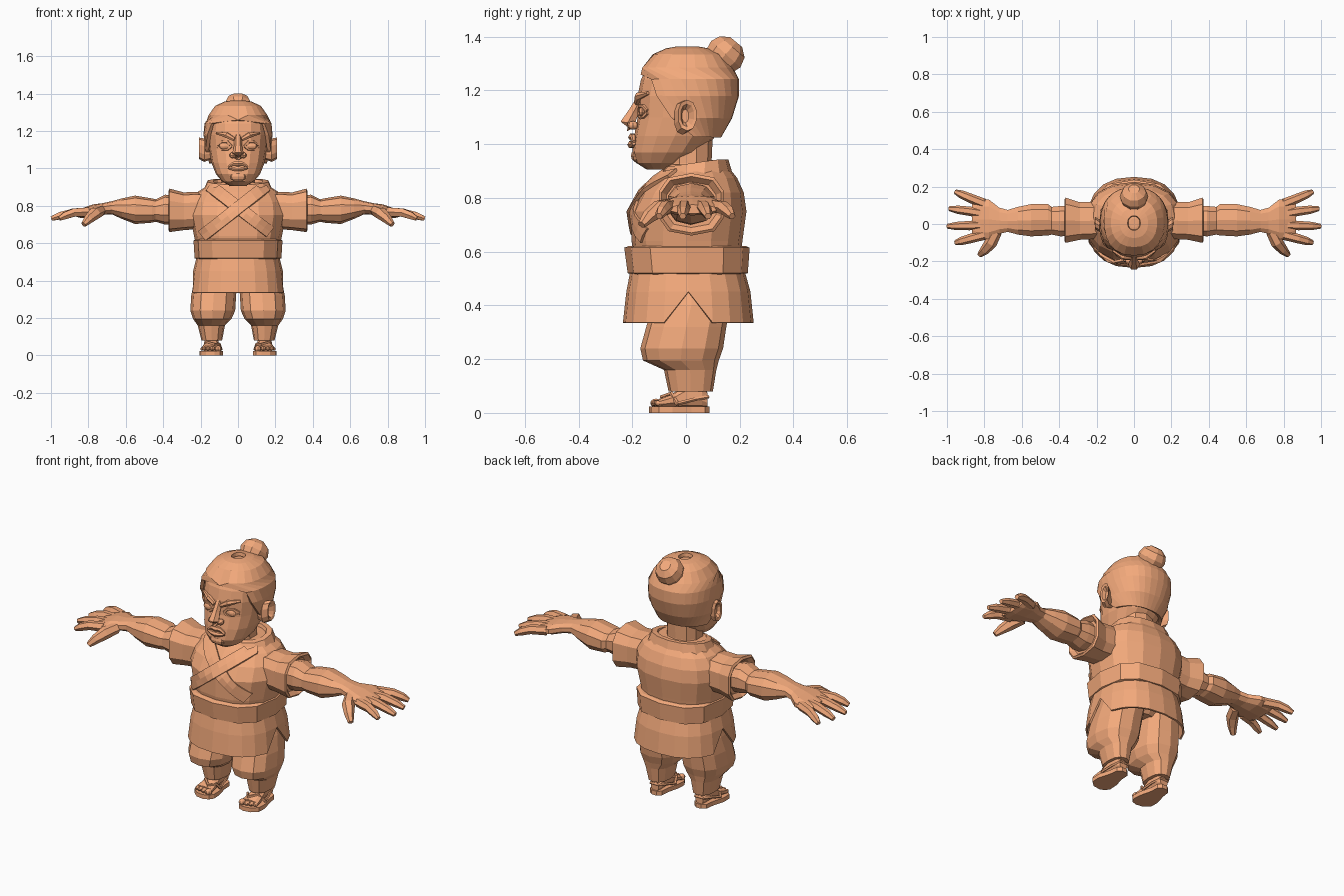
import bpy, bmesh
from math import sin, cos, pi, radians
from mathutils import Vector
from mathutils.bvhtree import BVHTree

ORANGE = bpy.data.materials.new("orange")
ORANGE.diffuse_color = (0.9, 0.4, 0.2, 1)


def finish(name, bm, mirror=False, thick=0):
    bmesh.ops.remove_doubles(bm, verts=bm.verts, dist=0.0005)
    bmesh.ops.recalc_face_normals(bm, faces=bm.faces)
    me = bpy.data.meshes.new(name)
    bm.to_mesh(me)
    bm.free()
    me.materials.append(ORANGE)
    ob = bpy.data.objects.new(name, me)
    bpy.context.collection.objects.link(ob)
    if thick:
        m = ob.modifiers.new("thickness", 'SOLIDIFY')
        m.thickness, m.offset = thick, 0
    if mirror:
        ob.modifiers.new("mirror", 'MIRROR').use_clip = False
    return ob


def skin(rings, cap=True, closed=True):
    bm = bmesh.new()
    vs = [[bm.verts.new(p) for p in r] for r in rings]
    n = len(vs[0])
    for a, b in zip(vs, vs[1:]):
        for i in range(n if closed else n - 1):
            j = (i + 1) % n
            bm.faces.new((a[i], a[j], b[j], b[i]))
    if cap:
        bm.faces.new(vs[0])
        bm.faces.new(vs[-1])
    return bm


def oval(axis, t, a0, a1, b0, b1, ang, p=2.3):
    # rounded-box cross-section point; angle 0 faces the front on the z axis
    f = lambda v: (abs(v) ** (2 / p)) * (1 if v > 0 else -1)
    a = (a0 + a1) / 2 + (a1 - a0) / 2 * f(sin(ang))
    b = (b0 + b1) / 2 - (b1 - b0) / 2 * f(cos(ang))
    return {'x': (t, a, b), 'y': (a, t, b), 'z': (a, b, t)}[axis]


def loft_bm(axis, rings, n=12, p=2.3, cap=True):
    return skin([[oval(axis, *r, 2 * pi * i / n, p) for i in range(n)] for r in rings], cap)


def loft(name, axis, rings, n=12, p=2.3, mirror=False):
    return finish(name, loft_bm(axis, rings, n, p), mirror)


def tube(name, pts, n=6, mirror=True):
    rings = []
    for k, q in enumerate(pts):
        d = Vector(pts[min(k + 1, len(pts) - 1)][:3]) - Vector(pts[max(k - 1, 0)][:3])
        rot = d.to_track_quat('Z', 'Y')
        rings.append([Vector(q[:3]) + rot @ Vector((cos(2 * pi * i / n), sin(2 * pi * i / n), 0)) * q[3]
                      for i in range(n)])
    return finish(name, skin(rings), mirror)


def ball(name, loc, size, mirror=True):
    bm = bmesh.new()
    bmesh.ops.create_uvsphere(bm, u_segments=8, v_segments=6, radius=1)
    for v in bm.verts:
        v.co = Vector(loc) + v.co * Vector(size)
    return finish(name, bm, mirror)


def sym(rows):
    return [(z, -h, h, y0, y1) for z, h, y0, y1 in rows]


def tree(ob):
    return BVHTree.FromPolygons([v.co for v in ob.data.vertices], [p.vertices[:] for p in ob.data.polygons])


def on(bvh, x, z, out=0.006):
    # front surface point at x, z
    hit = bvh.ray_cast(Vector((x, -1, z)), Vector((0, 1, 0)))[0] or bvh.find_nearest(Vector((x, -0.1, z)))[0]
    return hit + Vector((0, -out, 0))


# Head and neck
HEAD = [(0.905, .04, -.145, -.05), (0.93, .085, -.185, 0), (0.97, .118, -.2, .06), (1.03, .142, -.193, .11),
        (1.10, .155, -.18, .15), (1.18, .163, -.18, .175), (1.24, .158, -.168, .175), (1.28, .138, -.148, .155),
        (1.315, .105, -.105, .12), (1.335, .06, -.06, .07), (1.342, .02, -.02, .03)]
head = loft("head", 'z', sym(HEAD), 16)
skull = tree(head)
loft("neck", 'z', sym([(.84, .11, -.09, .11), (.93, .095, -.08, .095), (1.04, .095, -.09, .10)]), 10)

# Hair shell, open at the face, then the topknot
g, cols, rings = 0.012, 22, []
for (z, h, y0, y1), a0 in zip(HEAD[3:], (112, 80, 60, 50, 0, 0, 0, 0)):
    a = radians(a0)
    ring = [Vector(oval('z', z + g * (z > 1.3), -h - g, h + g, y0 - g, y1 + g, a + (2 * pi - 2 * a) * i / cols))
            for i in range(cols + 1)]
    if z == 1.28:
        ring[0].z = ring[-1].z = 1.255
    rings.append(ring)
bm = skin(rings, False, False)
finish("hair", bm, thick=0.02)
tube("topknot", [(0, .07, 1.24, .055), (0, .113, 1.295, .052), (0, .12, 1.305, .066), (0, .148, 1.335, .077),
                 (0, .172, 1.362, .064), (0, .187, 1.38, .03)], 10, False)

# Ears
loft("ear", 'x', [(.14, -.035, .005, 1.05, 1.14), (.18, -.045, .02, 1.035, 1.16), (.208, -.03, .04, 1.05, 1.165),
                  (.204, -.02, .03, 1.065, 1.15), (.185, -.015, .01, 1.08, 1.13)], 10, mirror=True)

# Face details
tube("nose", [(0, -.165, 1.175, .018), (0, -.195, 1.12, .022), (0, -.217, 1.08, .031), (0, -.205, 1.055, .018)], 6, False)
ball("nostril", (.028, -.197, 1.07), (.018, .022, .016))
tube("eyebrow", [(*on(skull, x, z), r) for x, z, r in ((.02, 1.155, .011), (.06, 1.178, .016), (.115, 1.19, .007))])
for part, dz in (("upper_eyelid", .022), ("lower_eyelid", -.018)):
    tube(part, [(*on(skull, x, 1.12 + dz * k, 0), .008) for x, k in ((.035, 0), (.055, 1), (.085, 1), (.108, 0.2))], 5)
ball("eye", on(skull, .072, 1.12, -.002), (.03, .012, .018))
for part, z, droop, r in (("upper_lip", 1.026, .018, .015), ("lower_lip", .998, -.006, .015)):
    tube(part, [(*on(skull, x, z - droop * (abs(x) > .03), .007), r * (1 - abs(x) * 10))
                for x in (-.052, -.025, 0, .025, .052)], 6, False)
ball("chin", (0, -.178, .957), (.05, .027, .027), False)

# Robe body
torso = loft("robe_body", 'z', sym([(.56, .22, -.19, .2), (.64, .235, -.203, .21), (.75, .258, -.203, .225),
             (.82, .25, -.165, .215), (.875, .215, -.115, .19), (.925, .135, -.065, .15)]), 16)
chest = tree(torso)

# Crossed lapels that follow the chest
for part, a, b, out in (("under_lapel", (-.15, .905), (.17, .66), .004), ("over_lapel", (.15, .905), (-.19, .64), .012)):
    a, b = Vector(a), Vector(b)
    side = Vector((-(b - a).y, (b - a).x)).normalized() * .032
    rows = [[on(chest, *(a.lerp(b, i / 10) + side * k), out) for k in (-1, 0, 1)] for i in range(11)]
    finish(part, skin(rows, False, False), thick=.014)

# Standing collar, lower at the front
bm = loft_bm('z', sym([(.86, .2, -.13, .18), (.935, .165, -.08, .158), (.935, .135, -.065, .135),
                       (.86, .115, -.08, .11)]), 14, cap=False)
for v in bm.verts:
    v.co.z += .15 * min(v.co.y - .06, 0.05)
finish("collar", bm)

# Sleeves with hollow cuffs
loft("sleeve", 'x', [(.12, -.08, .13, .68, .87), (.23, -.085, .12, .675, .875), (.29, -.088, .12, .67, .872),
                     (.365, -.105, .145, .66, .892), (.372, -.095, .135, .67, .88), (.35, -.075, .115, .69, .86)],
     10, 2.8, True)

# Arms and palms
loft("arm", 'x', [(.3, -.06, .1, .7, .85), (.39, -.07, .1, .7, .86), (.44, -.06, .095, .715, .835),
                  (.46, -.065, .11, .71, .84), (.55, -.07, .11, .703, .855), (.62, -.06, .095, .73, .84),
                  (.675, -.045, .078, .755, .825), (.72, -.055, .09, .752, .815), (.775, -.085, .135, .74, .808),
                  (.84, -.085, .135, .735, .785), (.865, -.065, .115, .742, .775)], 10, 2.3, True)

# Fingers and thumb: base y, tip x, tip y
for i, (by, tx, ty) in enumerate(((.108, .955, .172), (.055, .988, .082), (-.005, .998, -.012), (-.058, .955, -.1))):
    tube(f"finger_{i + 1}", [(.8, by, .768, .027), (.88, by + (ty - by) * .5, .764, .025),
                             (.88 + (tx - .88) * .6, by + (ty - by) * .8, .748, .022), (tx, ty, .732, .013)])
tube("thumb", [(.735, -.04, .775, .03), (.765, -.1, .76, .034), (.798, -.14, .73, .026), (.825, -.165, .7, .015)])

# Belt
loft("belt", 'z', sym([(.515, .22, -.2, .21), (.52, .232, -.217, .23), (.615, .238, -.23, .237), (.622, .225, -.21, .22)]),
     12, 2.6)

# Robe skirt with a slit at each side
bm = loft_bm('z', sym([(.54, .213, -.2, .21), (.45, .235, -.217, .235), (.335, .248, -.23, .247)]), 20, 2.4, False)
for v in [v for v in bm.verts if v.co.z < .34 and abs(v.co.x) > .2475]:
    for f in list(v.link_faces):
        bm.faces.new([w for w in f.verts if w != v])
    bm.verts.remove(v)
finish("robe_skirt", bm, thick=.01)

# Trousers
loft("hips", 'z', sym([(.39, .1, -.09, .12), (.44, .2, -.15, .16), (.56, .2, -.17, .18)]), 12)
loft("trouser_leg", 'z', [(.08, .085, .195, -.065, .1), (.16, .07, .215, -.082, .113), (.195, .035, .24, -.16, .122),
                          (.24, .015, .255, -.17, .138), (.32, .01, .25, -.148, .15), (.4, .005, .235, -.125, .165),
                          (.5, 0, .2, -.12, .16)], 12, 2.4, True)

# Feet
loft("foot", 'y', [(.08, .115, .165, .02, .075), (.06, .105, .175, .02, .1), (.01, .105, .178, .02, .12),
                   (-.04, .1, .185, .02, .078), (-.1, .092, .195, .02, .052)], 10, mirror=True)
loft("ankle", 'z', [(.05, .108, .173, 0, .08), (.13, .11, .172, -.01, .075)], 8, mirror=True)
for i, (x, y, r) in enumerate(((.106, -.112, .019), (.136, -.11, .014), (.16, -.105, .013), (.182, -.098, .012))):
    ball(f"toe_{i + 1}", (x, y, .036), (r, .021, r * .9))

# Sandals
outline = [(.095, -.125), (.125, -.137), (.17, -.13), (.203, -.1), (.205, -.05), (.185, .02), (.178, .07), (.155, .088),
           (.125, .088), (.103, .07), (.1, .02), (.082, -.05), (.08, -.1)]
finish("sandal_sole", skin([[(x, y, z) for x, y in outline] for z in (0, .024)]), True)
tube("toe_strap", [(.09, -.03, .03, .008), (.1, -.055, .062, .008), (.125, -.09, .06, .008), (.165, -.055, .073, .008),
                   (.195, -.03, .03, .008)], 5)
tube("heel_strap", [(.09, -.03, .035, .007), (.1, .03, .05, .007), (.115, .082, .06, .007), (.165, .082, .06, .007),
                    (.18, .03, .05, .007), (.195, -.03, .035, .007)], 5)
